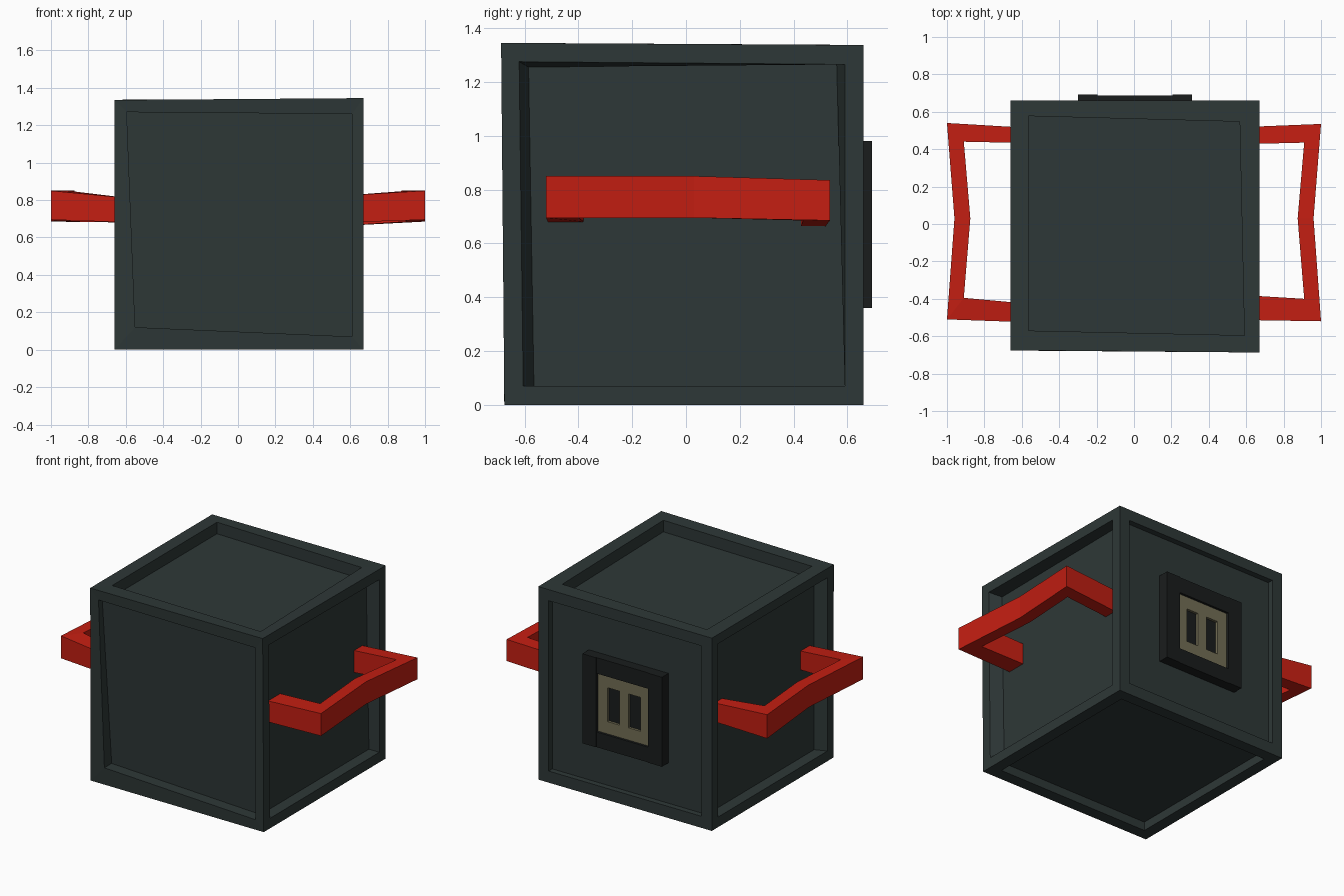
import bpy, bmesh
from mathutils import Vector

if "Cube" in bpy.data.objects:
    bpy.data.objects.remove(bpy.data.objects["Cube"])


def material(name, rgb):
    m = bpy.data.materials.new(name)
    m.diffuse_color = (*rgb, 1)
    m.use_nodes = True
    m.node_tree.nodes["Principled BSDF"].inputs["Base Color"].default_value = m.diffuse_color
    return m


DARK = material("dark_green_grey", (0.027, 0.039, 0.038))
RED = material("red", (0.55, 0.013, 0.006))
BLACK = material("black", (0.010, 0.012, 0.012))
BEIGE = material("beige", (0.17, 0.155, 0.09))


def finish(name, bm, mat):
    bmesh.ops.recalc_face_normals(bm, faces=bm.faces)
    me = bpy.data.meshes.new(name)
    bm.to_mesh(me)
    bm.free()
    me.materials.append(mat)
    ob = bpy.data.objects.new(name, me)
    bpy.context.collection.objects.link(ob)
    return ob


def strip(bm, a, b, closed=True):
    n = len(a)
    for i in range(n if closed else n - 1):
        j = (i + 1) % n
        bm.faces.new((a[i], a[j], b[j], b[i]))


def boxes(name, mat, spans):
    bm = bmesh.new()
    for x0, x1, y0, y1, z0, z1 in spans:
        lo = [bm.verts.new(p) for p in ((x0, y0, z0), (x1, y0, z0), (x1, y1, z0), (x0, y1, z0))]
        hi = [bm.verts.new(p) for p in ((x0, y0, z1), (x1, y0, z1), (x1, y1, z1), (x0, y1, z1))]
        strip(bm, lo, hi)
        bm.faces.new(lo)
        bm.faces.new(hi)
    return finish(name, bm, mat)


# Crate: slightly uneven cube, each side with a recessed panel
bm = bmesh.new()
C = [bm.verts.new(p) for p in (
    (-.66, -.67, 0), (.67, -.675, 0), (.67, .66, 0), (-.66, .66, 0),
    (-.66, -.675, 1.335), (.67, -.687, 1.345), (.67, .66, 1.337), (-.66, .66, 1.335))]


def side(ids, axis, level, opening, floor, depths):
    """Corner ids, then opening and floor corners in the side's own plane."""
    inward = -1 if level > .5 else 1

    def place(uv, d):
        p = list(uv)
        p.insert(axis, level + inward * d)
        return bm.verts.new(p)
    rim = [C[i] for i in ids]
    lip = [place(uv, 0) for uv in opening]
    base = [place(uv, d) for uv, d in zip(floor, depths)]
    strip(bm, rim, lip)
    strip(bm, lip, base)
    bm.faces.new(base)


def rect(u0, u1, v0, v1):
    return [(u0, v0), (u1, v0), (u1, v1), (u0, v1)]


front = [(-.55, .12), (.61, .07), (.61, 1.26), (-.595, 1.27)]
side((0, 1, 5, 4), 1, -.677, front, front, (.08, .08, .04, .04))
back = rect(-.58, .59, .08, 1.26)
side((3, 2, 6, 7), 1, .66, back, back, (.04,) * 4)
side((1, 2, 6, 5), 0, .67, [(-.605, .07), (.59, .07), (.59, 1.265), (-.62, 1.275)],
     [(-.565, .07), (.59, .07), (.56, 1.265), (-.585, 1.255)], (.08,) * 4)
side((0, 3, 7, 4), 0, -.66, rect(-.605, .59, .07, 1.27),
     rect(-.575, .57, .07, 1.26), (.08,) * 4)
top = [(-.565, -.57), (.59, -.595), (.565, .547), (-.565, .577)]
side((4, 5, 6, 7), 2, 1.338, top, top, (.08,) * 4)
bottom = rect(-.58, .59, -.59, .58)
side((0, 1, 2, 3), 2, 0, bottom, bottom, (.06,) * 4)
finish("crate_body", bm, DARK)


# Handles: bent rectangular bars, given by outer and inner outlines
def handle(name, sign, outer, inner, heights):
    bm = bmesh.new()
    rings = []
    for (xo, yo), (xi, yi), (z0, z1) in zip(outer, inner, heights):
        rings.append([bm.verts.new(p) for p in (
            (sign * xo, yo, z0), (sign * xo, yo, z1), (sign * xi, yi, z1), (sign * xi, yi, z0))])
    for a, b in zip(rings, rings[1:]):
        strip(bm, a, b)
    bm.faces.new(rings[0])
    bm.faces.new(rings[-1])
    finish(name, bm, RED)


handle("right_handle", 1,
       [(.58, -.513), (1, -.52), (.96, .03), (1, .535), (.58, .518)],
       [(.58, -.38), (.91, -.40), (.875, .03), (.91, .435), (.58, .427)],
       [(.68, .825), (.695, .85), (.695, .85), (.685, .835), (.663, .815)])
handle("left_handle", -1,
       [(.58, -.525), (1, -.51), (.96, .03), (1, .54), (.58, .515)],
       [(.58, -.425), (.91, -.395), (.875, .03), (.91, .44), (.58, .433)],
       [(.68, .81), (.695, .85), (.695, .85), (.685, .85), (.68, .81)])

# Socket on the back: black frame, beige face and two dark slots
boxes("socket_frame", BLACK, [
    (-.30, -.195, .61, .692, .36, .98), (.205, .31, .61, .692, .36, .98),
    (-.195, .205, .61, .688, .36, .465), (-.195, .205, .61, .688, .87, .98)])
boxes("socket_backing", BLACK, [(-.195, .205, .61, .655, .465, .87)])
boxes("socket_face", BEIGE, [
    (-.195, -.12, .65, .672, .465, .87), (-.03, .04, .65, .672, .465, .87),
    (.13, .205, .65, .672, .465, .87),
    (-.12, -.03, .65, .672, .465, .55), (-.12, -.03, .65, .672, .785, .87),
    (.04, .13, .65, .672, .465, .55), (.04, .13, .65, .672, .785, .87)])
